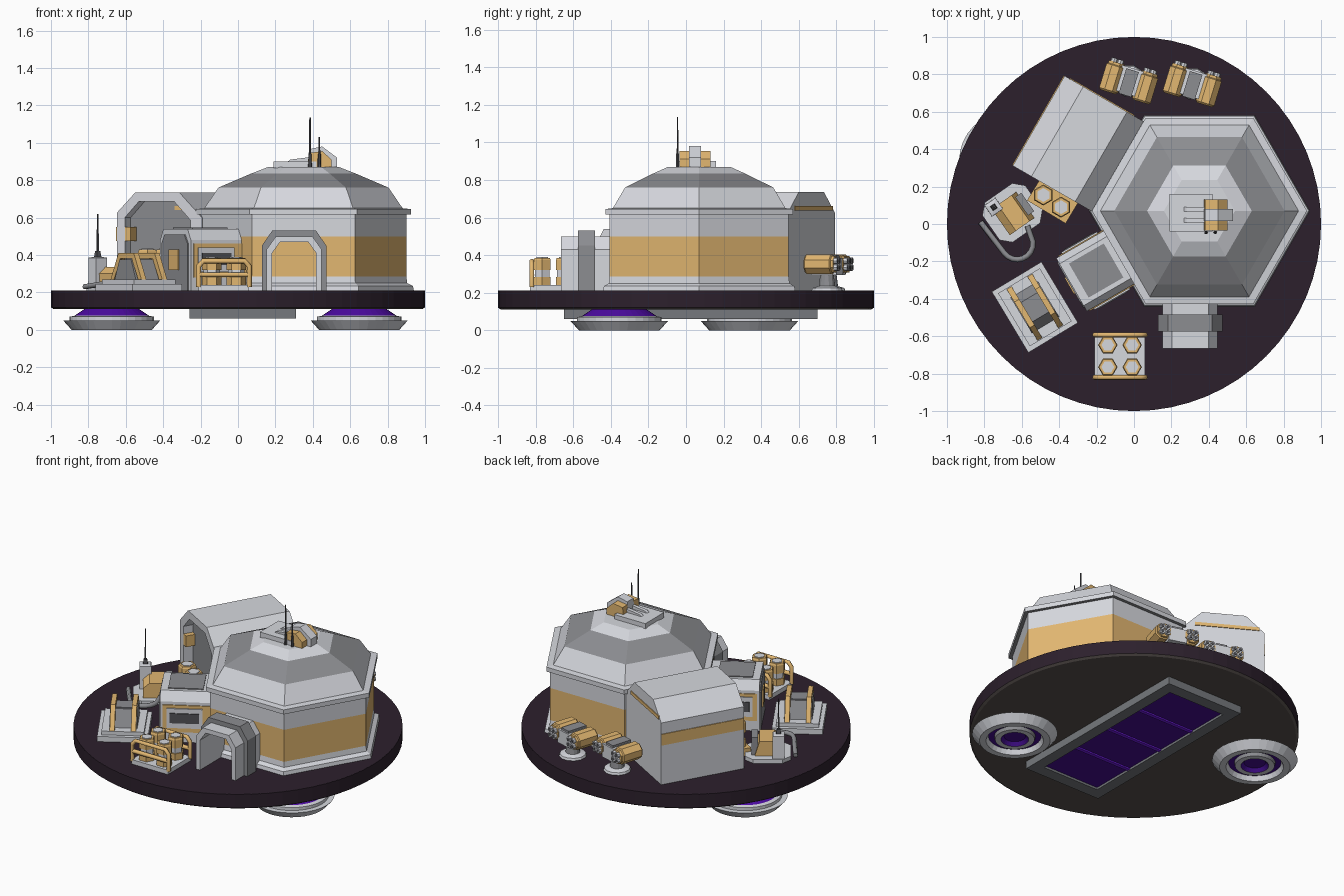
import bpy, bmesh, math
from mathutils import Matrix, Vector

if "Cube" in bpy.data.objects:
    bpy.data.objects.remove(bpy.data.objects["Cube"])

def material(name, r, g, b):
    m = bpy.data.materials.new(name)
    m.diffuse_color = [((c / 255 + 0.055) / 1.055) ** 2.4 for c in (r, g, b)] + [1]
    m.use_nodes = True
    m.node_tree.nodes["Principled BSDF"].inputs["Base Color"].default_value = m.diffuse_color
    return m

LIGHT = material("light_grey", 214, 216, 222)
MID = material("mid_grey", 140, 141, 145)
TAN = material("tan", 226, 183, 113)
PLUM = material("dark_plum", 44, 32, 44)
UNDER = material("underside_brown", 88, 81, 78)
STEEL = material("dark_steel", 118, 121, 125)
VIOLET = material("violet", 78, 11, 165)
DEEP = material("deep_violet", 68, 14, 145)
GLOW = material("bright_violet", 112, 26, 228)
COAL = material("charcoal", 82, 82, 86)
I = Matrix()

def place(x, y, deg=0, z=0):
    return Matrix.Translation((x, y, z)) @ Matrix.Rotation(math.radians(deg), 4, 'Z')

def add(name, verts, faces, mats, idx, M):
    me = bpy.data.meshes.new(name)
    me.from_pydata([M @ Vector(v) for v in verts], [], faces)
    for m in mats:
        me.materials.append(m)
    for p, i in zip(me.polygons, idx):
        p.material_index = i
    bm = bmesh.new()
    bm.from_mesh(me)
    bmesh.ops.recalc_face_normals(bm, faces=bm.faces)
    bm.to_mesh(me)
    bm.free()
    ob = bpy.data.objects.new(name, me)
    bpy.context.collection.objects.link(ob)
    return ob

def prism(name, pts, a, b, axis, mat, M=I):
    """Extrude a 2D outline from a to b along an axis."""
    put = {'x': lambda p, t: (t, p[0], p[1]), 'y': lambda p, t: (p[0], t, p[1]),
           'z': lambda p, t: (p[0], p[1], t)}[axis]
    n = len(pts)
    faces = [list(range(n)), list(range(n, 2 * n))]
    faces += [[i, (i + 1) % n, n + (i + 1) % n, n + i] for i in range(n)]
    return add(name, [put(p, a) for p in pts] + [put(p, b) for p in pts], faces, [mat], [0] * (n + 2), M)

def box(name, x0, x1, y0, y1, z0, z1, mat, M=I):
    return prism(name, [(x0, y0), (x1, y0), (x1, y1), (x0, y1)], z0, z1, 'z', mat, M)

def lathe(name, prof, seg_mats, n, M=I, turn=0):
    """Revolve (r, z) points, with one material per profile segment."""
    mats = list(dict.fromkeys(seg_mats))
    idx, faces, verts = [], [], []
    for r, z in prof:
        for k in range(n):
            a = math.radians(turn) + 2 * math.pi * k / n
            verts.append((r * math.cos(a), r * math.sin(a), z))
    for s, m in enumerate(seg_mats):
        for k in range(n):
            j = (k + 1) % n
            faces.append([s * n + k, s * n + j, s * n + n + j, s * n + n + k])
            idx.append(mats.index(m))
    last = (len(prof) - 1) * n
    faces += [list(range(n)), list(range(last, last + n))]
    idx += [mats.index(seg_mats[0]), mats.index(seg_mats[-1])]
    return add(name, verts, faces, mats, idx, M)

def tube(name, pts, rad, mat):
    cu = bpy.data.curves.new(name, 'CURVE')
    cu.dimensions = '3D'
    cu.bevel_depth, cu.bevel_resolution, cu.use_fill_caps = rad, 1, True
    sp = cu.splines.new('POLY')
    sp.points.add(len(pts) - 1)
    for q, p in zip(sp.points, pts):
        q.co = (*p, 1)
    cu.materials.append(mat)
    ob = bpy.data.objects.new(name, cu)
    bpy.context.collection.objects.link(ob)
    return ob

def arch(w, h, ch, cz, base=0.21):
    return [(-w, base), (-w, h - cz), (-w + ch, h), (w - ch, h), (w, h - cz), (w, base)]

def hollow(w, h, ch, cz, t):
    return arch(w, h, ch, cz) + arch(w - t, h - t, ch * 0.85, cz * 0.85)[::-1]

# Floating platform
lathe("platform", [(0.985, 0.11), (1.0, 0.12), (1.0, 0.21)], [UNDER, PLUM], 64)
lathe("platform_deck", [(0.999, 0.2), (0.999, 0.2105)], [PLUM], 64)

# Hover pods
for side, x, y in (("right", 0.648, -0.355), ("left", -0.675, 0.338)):
    lathe(side + "_hover_pod",
          [(0.14, 0.115), (0.2, 0.075), (0.225, 0.07), (0.225, 0.05), (0.26, 0.05), (0.215, 0), (0.175, 0),
           (0.16, 0.03), (0.125, 0.03), (0.12, 0.008), (0.085, 0.008), (0.065, 0.03)],
          [VIOLET, LIGHT, LIGHT, LIGHT, LIGHT, LIGHT, LIGHT, DEEP, MID, LIGHT, DEEP], 32, place(x, y))

# Belly engine with glowing panels
for nm, x0, x1, y0, y1 in (("left", -0.26, -0.185, -0.65, 0.70), ("right", 0.235, 0.31, -0.65, 0.70),
                           ("front", -0.185, 0.235, -0.65, -0.57), ("back", -0.185, 0.235, 0.62, 0.70)):
    box("belly_frame_" + nm, x0, x1, y0, y1, 0.06, 0.112, STEEL)
box("belly_panel", -0.185, 0.235, -0.57, 0.62, 0.075, 0.109, DEEP)
for i in range(3):
    y = -0.57 + 1.19 * (i + 1) / 4
    box(f"belly_divider_{i}", -0.185, 0.235, y - 0.012, y + 0.012, 0.066, 0.08, GLOW)

# Hexagonal main hall with two-tone dome
CX, CY = 0.35, 0.07
lathe("main_hall",
      [(0.59, 0.21), (0.585, 0.235), (0.555, 0.25), (0.55, 0.285), (0.55, 0.50), (0.55, 0.615), (0.575, 0.615),
       (0.575, 0.645), (0.53, 0.65), (0.455, 0.76), (0.28, 0.835), (0.19, 0.87)],
      [LIGHT, LIGHT, LIGHT, TAN, LIGHT, MID, LIGHT, LIGHT, LIGHT, MID, LIGHT], 6, place(CX, CY))

# Roof equipment
box("roof_plate", 0.19, 0.42, -0.04, 0.16, 0.865, 0.90, LIGHT)
for i, y in enumerate((0.02, 0.08)):
    prism(f"roof_duct_{i}", [(0.26, 0.895), (0.28, 0.91), (0.4, 0.925), (0.4, 0.895)], y - 0.012, y + 0.012, 'y', LIGHT)
unit = [(0.37, 0.87), (0.38, 0.945), (0.45, 0.955), (0.50, 0.91), (0.50, 0.87)]
for i, y in enumerate((-0.035, 0.08)):
    prism(f"roof_unit_side_{i}", unit, y, y + 0.05, 'y', TAN)
prism("roof_unit_core", [(0.37, 0.87), (0.38, 0.965), (0.45, 0.98), (0.53, 0.92), (0.53, 0.87)], 0.015, 0.08, 'y', LIGHT)
for i, (x, h) in enumerate(((0.385, 1.135), (0.435, 1.03))):
    lathe(f"roof_antenna_{i}", [(0.01, 0.865), (0.008, 0.94), (0.005, 0.94), (0.004, h)], [COAL] * 3, 6, place(x, -0.045))

# Vaulted hangar, parallel to the back-left side of the hall
H = place(CX, CY, 150)
vault = [(0.46, 0.21), (0.46, 0.60), (0.60, 0.735), (0.87, 0.735), (0.985, 0.625), (0.985, 0.21)]
inner = [(0.53, 0.21), (0.53, 0.585), (0.63, 0.685), (0.85, 0.685), (0.935, 0.60), (0.935, 0.21)]
prism("hangar", vault, -0.265, 0.22, 'y', LIGHT, H)
prism("hangar_mouth", vault + inner[::-1], 0.22, 0.29, 'y', LIGHT, H)
prism("hangar_door", inner, 0.215, 0.228, 'y', MID, H)
box("hangar_band", 0.9, 0.99, -0.264, 0.289, 0.475, 0.55, TAN, H)
box("hangar_stripe_back", 0.555, 0.955, -0.27, -0.262, 0.638, 0.66, TAN, H)
box("hangar_stripe_door", 0.58, 0.66, 0.22, 0.234, 0.64, 0.662, TAN, H)

# Side module on the front-left side of the hall
S = place(CX, CY, 210)
prism("side_module", arch(0.164, 0.54, 0.035, 0.06), 0.44, 0.79, 'x', LIGHT, S)
box("side_module_band", 0.45, 0.775, -0.170, 0.170, 0.28, 0.46, TAN, S)
box("side_window_frame", 0.53, 0.75, -0.178, 0.178, 0.31, 0.44, LIGHT, S)
box("side_window", 0.55, 0.73, -0.184, 0.184, 0.345, 0.41, COAL, S)
prism("side_module_end", arch(0.14, 0.51, 0.035, 0.05), 0.785, 0.797, 'x', MID, S)
box("side_end_window", 0.79, 0.804, -0.05, 0.05, 0.32, 0.43, TAN, S)
box("side_module_skylight", 0.53, 0.745, -0.105, 0.105, 0.53, 0.546, MID, S)

# Front entrance tunnel
E = place(CX - 0.05, CY, 270)
prism("entrance_tunnel", hollow(0.147, 0.50, 0.05, 0.07, 0.03), 0.46, 0.735, 'x', LIGHT, E)
prism("entrance_collar", hollow(0.172, 0.53, 0.055, 0.08, 0.03), 0.555, 0.645, 'x', MID, E)

# Canister rack
box("rack_base", -0.21, 0.06, -0.83, -0.585, 0.21, 0.24, LIGHT)

def canister(name, x, y, z0, z1, r, turn=0):
    h = z1 - z0
    lathe(name, [(r, z0), (r, z0 + 0.3 * h), (r * 0.85, z0 + 0.3 * h), (r * 0.85, z0 + 0.55 * h),
                 (r, z0 + 0.55 * h), (r, z1 - 0.012), (r * 0.9, z1), (r * 0.66, z1), (r * 0.66, z1 + 0.004)],
          [TAN, TAN, LIGHT, TAN, TAN, TAN, TAN, LIGHT], 6, place(x, y), turn)

for i in range(4):
    canister(f"rack_canister_{i}", -0.14 + 0.13 * (i % 2), -0.765 + 0.118 * (i // 2), 0.24, 0.385, 0.052)
for i, y in enumerate((-0.82, -0.593)):
    tube(f"rack_rail_top_{i}", [(-0.21, y, 0.23), (-0.21, y, 0.34), (-0.185, y, 0.368), (0.035, y, 0.368),
                                (0.06, y, 0.34), (0.06, y, 0.23)], 0.014, TAN)
    tube(f"rack_rail_low_{i}", [(-0.21, y, 0.295), (0.06, y, 0.295)], 0.014, TAN)

# Generator pad
G = place(-0.53, -0.445, 31)
box("generator_base", -0.155, 0.155, -0.19, 0.19, 0.21, 0.245, LIGHT, G)
box("generator_step", -0.13, 0.13, -0.165, 0.165, 0.245, 0.27, LIGHT, G)
prism("generator_core", [(-0.11, 0.27), (-0.06, 0.375), (0.06, 0.375), (0.11, 0.27)], -0.085, 0.085, 'x', MID, G)
box("generator_cap", -0.05, 0.05, -0.05, 0.05, 0.37, 0.38, MID, G)
bar = [(-0.165, 0.26), (-0.08, 0.41), (0.08, 0.41), (0.165, 0.26), (0.13, 0.26), (0.06, 0.38), (-0.06, 0.38), (-0.13, 0.26)]
for i, x in enumerate((-0.08, 0.05)):
    prism(f"generator_bar_{i}", bar, x, x + 0.03, 'x', TAN, G)

# Radio station with mast and hose
R = place(-0.65, 0.06, 35)
c = [(-0.14, -0.08), (-0.09, -0.13), (0.09, -0.13), (0.14, -0.08), (0.14, 0.08), (0.09, 0.13), (-0.09, 0.13), (-0.14, 0.08)]
prism("radio_base", c, 0.21, 0.235, 'z', LIGHT, R)
prism("radio_console", [(-0.08, 0.235), (-0.08, 0.30), (-0.04, 0.335), (0.05, 0.335), (0.08, 0.235)], -0.09, 0.08, 'y', TAN, R)
box("radio_vent", 0.06, 0.10, -0.06, 0.06, 0.235, 0.35, MID, R)
lathe("radio_mast", [(0.052, 0.21), (0.05, 0.385), (0.02, 0.39), (0.014, 0.42), (0.007, 0.42), (0.004, 0.62)],
      [LIGHT, LIGHT, COAL, COAL, COAL], 4, place(-0.75, 0.09, 35), 45)
arc = [(-0.82, 0.01, 0.23)] + [(-0.625 + 0.085 * math.cos(math.radians(t)), -0.105 + 0.085 * math.sin(math.radians(t)), 0.25)
                              for t in range(215, 386, 19)] + [(-0.57, -0.01, 0.25)]
tube("radio_hose", arc, 0.015, MID)

# Spare canisters behind the side module
K = place(-0.435, 0.12, -31)
box("canister_stand", -0.12, 0.12, -0.065, 0.065, 0.21, 0.26, TAN, K)
for i, (x, y) in enumerate(((-0.485, 0.155), (-0.39, 0.09))):
    canister(f"spare_canister_{i}", x, y, 0.26, 0.43, 0.056, 30)

# Twin-barrel turrets at the back
for t, (x, y) in enumerate(((-0.025, 0.765), (0.315, 0.75))):
    T = place(x, y, -17)
    lathe(f"turret_foot_{t}", [(0.085, 0.21), (0.08, 0.225), (0.045, 0.235), (0.035, 0.31)], [LIGHT, LIGHT, MID], 12, T)
    box(f"turret_body_{t}", -0.06, 0.06, -0.07, 0.07, 0.295, 0.385, LIGHT, T)
    box(f"turret_top_{t}", -0.035, 0.035, -0.08, 0.06, 0.38, 0.40, MID, T)
    for s in (-1, 1):
        B = T @ Matrix.Translation((s * 0.092, 0, 0.352)) @ Matrix.Rotation(-math.pi / 2, 4, 'X')
        nm = f"turret_{t}_{'left' if s < 0 else 'right'}"
        lathe(nm + "_barrel", [(0.045, -0.09), (0.056, -0.08), (0.056, 0.055), (0.048, 0.06), (0.048, 0.075)],
              [TAN, TAN, TAN, TAN], 8, B, 22.5)
        for q in range(4):
            a = math.radians(45 + 90 * q)
            P = B @ Matrix.Translation((0.025 * math.cos(a), 0.025 * math.sin(a), 0))
            lathe(f"{nm}_muzzle_{q}", [(0.018, 0.07), (0.018, 0.093), (0.011, 0.093), (0.011, 0.095)],
                  [LIGHT, LIGHT, COAL], 8, P)
